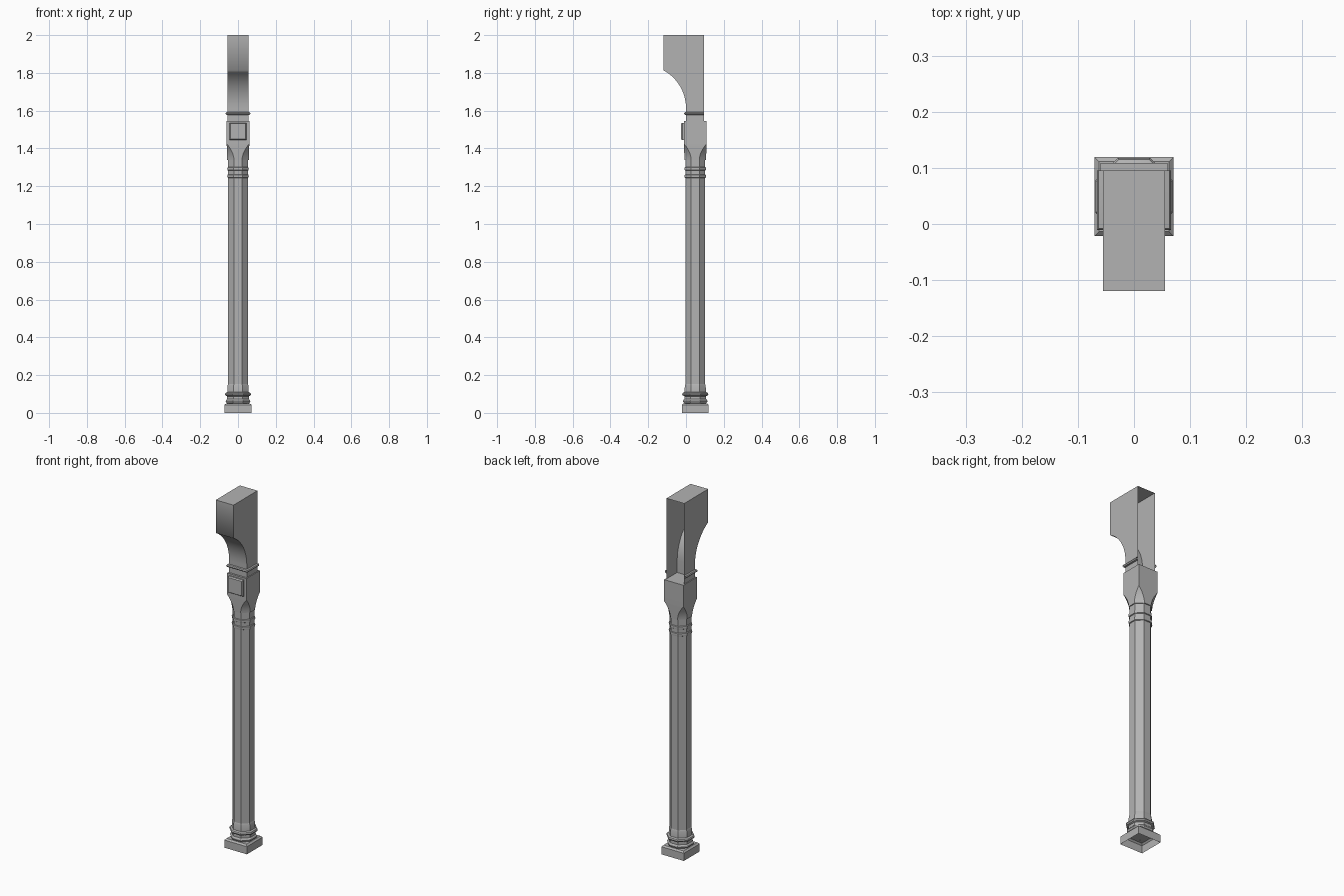
import bpy, bmesh, math

if "Cube" in bpy.data.objects:
    bpy.data.objects.remove(bpy.data.objects["Cube"])

CY = 0.049                      # column axis in y
T = math.tan(math.pi / 8)
GREY = bpy.data.materials.new("dark_grey")
GREY.diffuse_color = (0.45, 0.45, 0.45, 1)
GREY.use_nodes = True
GREY.node_tree.nodes["Principled BSDF"].inputs["Base Color"].default_value = GREY.diffuse_color


def finish(name, bm, recalc=True, angle=25):
    if recalc:
        bmesh.ops.recalc_face_normals(bm, faces=bm.faces)
    me = bpy.data.meshes.new(name)
    bm.to_mesh(me)
    bm.free()
    me.materials.append(GREY)
    ob = bpy.data.objects.new(name, me)
    bpy.context.collection.objects.link(ob)
    bpy.context.view_layer.objects.active = ob
    ob.select_set(True)
    bpy.ops.object.shade_smooth_by_angle(angle=math.radians(angle))
    ob.select_set(False)
    return ob


def loft(name, rings, closed=True, cap_end=False):
    """Skin a list of equal-length point rings."""
    bm = bmesh.new()
    vs = [[bm.verts.new(p) for p in r] for r in rings]
    n = len(rings[0])
    for a, b in zip(vs, vs[1:]):
        for i in range(n if closed else n - 1):
            j = (i + 1) % n
            bm.faces.new((a[i], a[j], b[j], b[i]))
    if cap_end:
        bm.faces.new(vs[-1])
    bmesh.ops.remove_doubles(bm, verts=bm.verts, dist=1e-5)
    return finish(name, bm)


def square(h, z):
    return [(x * h, CY + y * h, z) for x, y in ((-1, -1), (1, -1), (1, 1), (-1, 1))]


def octagon(h, z, w=None):
    """Square of half width h with corners cut; w is half the remaining flat."""
    w = h * T if w is None else w
    pts = ((-w, -h), (w, -h), (h, -w), (h, w), (w, h), (-w, h), (-h, w), (-h, -w))
    return [(x, CY + y, z) for x, y in pts]


# square plinth, open underneath
loft("plinth", [square(0.0705, 0), square(0.0705, 0.043), square(0.062, 0.051)], cap_end=True)

# octagonal base mouldings, (half width, height)
base = [(0.056, 0.05), (0.063, 0.056), (0.065, 0.062), (0.063, 0.068), (0.058, 0.073),
        (0.058, 0.088), (0.066, 0.092), (0.069, 0.099), (0.066, 0.106), (0.057, 0.11),
        (0.055, 0.145), (0.052, 0.152)]
loft("base_moulding", [octagon(h, z) for h, z in base])

# octagonal shaft
loft("shaft", [octagon(0.052, 0.15), octagon(0.052, 1.342)])

# two neck rings under the capital
for i, z in enumerate((1.253, 1.292)):
    prof = [(0.051, -0.010), (0.056, -0.007), (0.057, 0), (0.056, 0.007), (0.051, 0.010)]
    loft(f"neck_ring_{i + 1}", [octagon(h, z + dz) for h, dz in prof])

# capital block, corners flaring from octagon to square
rings = [octagon(0.052, 1.34, 0.0215)]
for i in range(9):
    t = i / 8
    h = 0.057 + 0.003 * t
    rings.append(octagon(h, 1.34 + 0.085 * t, 0.0215 + (h - 0.0215) * t ** 1.8))
rings.append(octagon(0.060, 1.546, 0.060))
loft("capital_block", rings)
bm = bmesh.new()
bm.faces.new([bm.verts.new(p) for p in square(0.060, 1.546)])
finish("capital_top", bm, False)


# raised panel on the front of the capital
def panel(h, y):
    return [(x * h, y, 1.49 + z * h) for x, z in ((-1, -1), (1, -1), (1, 1), (-1, 1))]


loft("front_panel", [panel(0.046, -0.011), panel(0.046, -0.019), panel(0.041, -0.026)], cap_end=True)

# bracket: curved front blending into its upright face, open at the back
R, z0 = 0.227, 1.614
a1 = math.acos((R - 0.119) / R)
prof = [(0, 1.546)]
prof += [(-R + R * math.cos(a1 * i / 10), z0 + R * math.sin(a1 * i / 10)) for i in range(11)]
prof += [(-0.119, 2.0), (0.095, 2.0)]
bm = bmesh.new()
left, right = [[bm.verts.new((x, y, z)) for y, z in prof + [(0.095, 1.546)]] for x in (-0.055, 0.055)]
for i in range(len(prof) - 1):
    bm.faces.new((left[i], left[i + 1], right[i + 1], right[i]))
bm.faces.new(left)
bm.faces.new(right[::-1])
finish("bracket", bm, angle=75)


# moulding around front and sides of the bracket foot
def collar(d, z):
    x = 0.055 + d
    return [(x, 0.095, z), (x, -d, z), (-x, -d, z), (-x, 0.095, z)]


loft("bracket_collar", [collar(d, z) for d, z in
                        ((0, 1.577), (0.008, 1.579), (0.011, 1.585), (0.008, 1.591), (0, 1.593))], closed=False)
